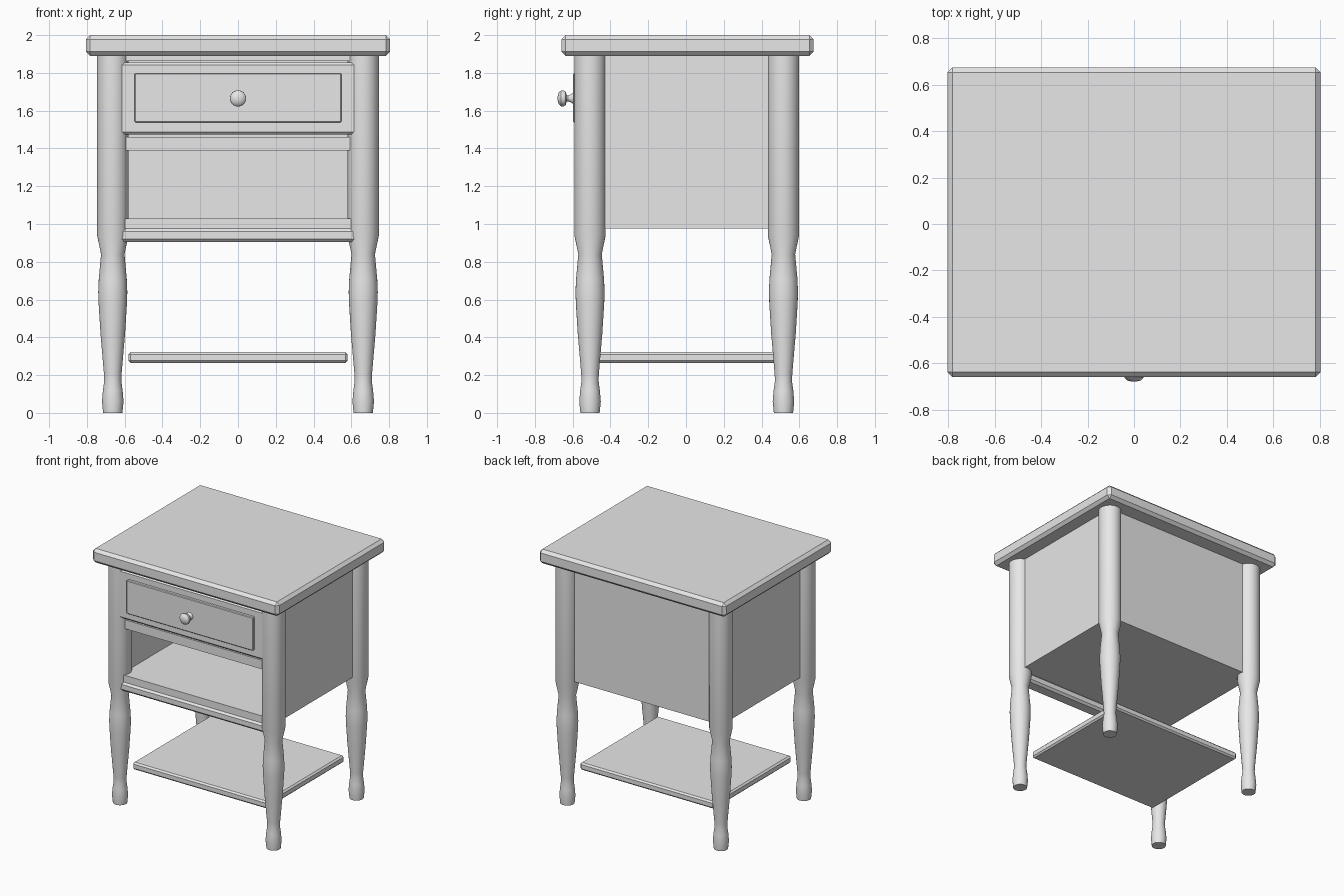
import bpy
import math

cube = bpy.data.objects.get("Cube")
if cube:
    bpy.data.objects.remove(cube, do_unlink=True)

grey = bpy.data.materials.new("plain_grey")
grey.use_nodes = True
GREY = (0.8, 0.8, 0.8, 1)
grey.diffuse_color = GREY
grey.node_tree.nodes["Principled BSDF"].inputs["Base Color"].default_value = GREY


def box(name, x, y, z, bevel=0.0):
    """Box between (min, max) pairs, with an optional flat chamfer."""
    spans = (x, y, z)
    bpy.ops.mesh.primitive_cube_add(size=1, location=[sum(s) / 2 for s in spans])
    ob = bpy.context.object
    ob.name = name
    ob.scale = [s[1] - s[0] for s in spans]
    bpy.ops.object.transform_apply(location=False, rotation=False, scale=True)
    ob.data.materials.append(grey)
    if bevel:
        mod = ob.modifiers.new("chamfer", "BEVEL")
        mod.width = bevel
        mod.segments = 1
    return ob


def lathe(name, profile, location, tilt=0.0, sides=32):
    """Turned part: (radius, height) profile spun about its axis and capped."""
    verts, faces = [], []
    for r, h in profile:
        for i in range(sides):
            a = math.tau * i / sides
            verts.append((r * math.cos(a), r * math.sin(a), h))
    for k in range(len(profile) - 1):
        for i in range(sides):
            j = (i + 1) % sides
            a, b = k * sides, (k + 1) * sides
            faces.append((a + i, a + j, b + j, b + i))
    faces.append(tuple(reversed(range(sides))))
    faces.append(tuple(range(len(verts) - sides, len(verts))))
    mesh = bpy.data.meshes.new(name)
    mesh.from_pydata(verts, [], faces)
    mesh.materials.append(grey)
    ob = bpy.data.objects.new(name, mesh)
    bpy.context.collection.objects.link(ob)
    ob.location = location
    ob.rotation_euler.x = tilt
    bpy.ops.object.select_all(action="DESELECT")
    ob.select_set(True)
    bpy.context.view_layer.objects.active = ob
    bpy.ops.object.shade_smooth_by_angle(angle=math.radians(35))
    return ob


# Table top
box("table_top", (-0.805, 0.805), (-0.66, 0.675), (1.89, 2.0), 0.022)

# Four turned legs
leg_profile = [(0.051, 0), (0.057, 0.06), (0.052, 0.12), (0.045, 0.17), (0.047, 0.21),
               (0.065, 0.42), (0.075, 0.58), (0.077, 0.64), (0.074, 0.71), (0.062, 0.84),
               (0.083, 0.94), (0.083, 1.89)]
for side, x in (("left", 0.663), ("right", -0.663)):
    for end, y in (("front", -0.508), ("back", 0.516)):
        lathe(f"{end}_{side}_leg", leg_profile, (x, y, 0))

# Cabinet panels
for side, s in (("left", 1), ("right", -1)):
    box(f"{side}_side_panel", sorted((s * 0.62, s * 0.685)), (-0.508, 0.516), (0.975, 1.89))
box("back_panel", (-0.66, 0.66), (0.48, 0.543), (0.975, 1.89))
box("cabinet_floor", (-0.64, 0.64), (-0.558, 0.5), (0.975, 1.03))
box("drawer_divider", (-0.64, 0.64), (-0.55, 0.5), (1.39, 1.46))

# Front rails
box("top_rail", (-0.63, 0.63), (-0.55, -0.47), (1.862, 1.89))
box("bottom_rail", (-0.63, 0.63), (-0.57, -0.46), (0.905, 0.975), 0.016)

# Drawer with raised panel and knob
box("drawer_front", (-0.63, 0.63), (-0.575, -0.5), (1.475, 1.855), 0.013)
box("drawer_panel", (-0.547, 0.547), (-0.598, -0.57), (1.538, 1.798), 0.005)
knob_profile = [(0.03, 0), (0.022, 0.012), (0.015, 0.028), (0.018, 0.035), (0.036, 0.04),
                (0.043, 0.052), (0.042, 0.064), (0.03, 0.077), (0.012, 0.082)]
lathe("drawer_knob", knob_profile, (0, -0.597, 1.665), tilt=math.pi / 2)

# Lower shelf
box("lower_shelf", (-0.58, 0.58), (-0.475, 0.482), (0.265, 0.322), 0.012)
